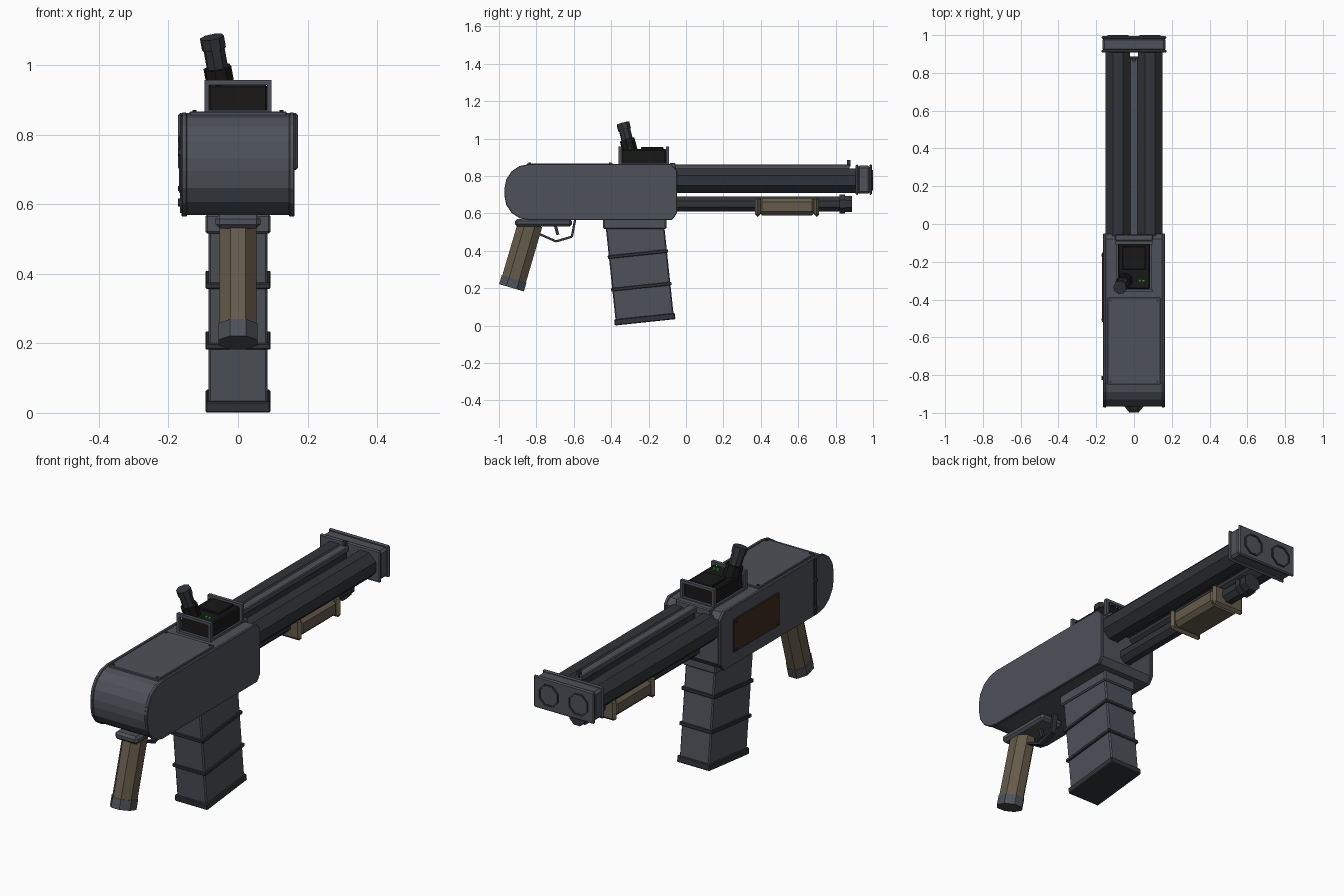
import bpy, bmesh, math
from mathutils import Vector, Matrix

if "Cube" in bpy.data.objects:
    bpy.data.objects.remove(bpy.data.objects["Cube"])


def mat(name, r, g, b):
    m = bpy.data.materials.new(name)
    m.diffuse_color = (r, g, b, 1)
    m.use_nodes = True
    m.node_tree.nodes["Principled BSDF"].inputs["Base Color"].default_value = m.diffuse_color
    return m


STEEL = mat("steel", .075, .085, .10)
DARK = mat("dark_steel", .03, .034, .04)
BLACK = mat("black", .009, .009, .009)
TAN = mat("tan_grip", .13, .105, .07)
RUST = mat("rust", .05, .024, .014)
GREEN = mat("green", .02, .4, .02)


def finish(name, bm, m, bevel=0):
    bmesh.ops.recalc_face_normals(bm, faces=bm.faces)
    me = bpy.data.meshes.new(name)
    bm.to_mesh(me)
    bm.free()
    me.materials.append(m)
    ob = bpy.data.objects.new(name, me)
    bpy.context.collection.objects.link(ob)
    if bevel:
        mod = ob.modifiers.new("bevel", "BEVEL")
        mod.width, mod.segments, mod.limit_method = bevel, 1, 'ANGLE'
    return ob


def box(name, x, y, z, m, bevel=0):
    """Box from (min, max) ranges."""
    bm = bmesh.new()
    c = [(a + b) / 2 for a, b in (x, y, z)]
    s = [b - a for a, b in (x, y, z)]
    bmesh.ops.create_cube(bm, size=1, matrix=Matrix.Translation(c) @ Matrix.Diagonal((*s, 1)))
    return finish(name, bm, m, bevel)


def prism(name, pts, x0, x1, m, bevel=0):
    """Extrude a (y, z) profile along x."""
    bm = bmesh.new()
    f = bm.faces.new([bm.verts.new((x0, y, z)) for y, z in pts])
    ext = bmesh.ops.extrude_face_region(bm, geom=[f])["geom"]
    bmesh.ops.translate(bm, vec=(x1 - x0, 0, 0),
                        verts=[v for v in ext if isinstance(v, bmesh.types.BMVert)])
    return finish(name, bm, m, bevel)


def tube(name, p0, p1, a, m, b=None, n=8, bevel=0, inner=0):
    """Faceted bar between two points; a, b are half widths, inner makes it a ring."""
    b = b or a
    p0, p1 = Vector(p0), Vector(p1)
    d = p1 - p0
    M = Matrix.Translation(p0) @ d.to_track_quat('Z', 'Y').to_matrix().to_4x4()
    k = 1 / math.cos(math.pi / n)
    bm = bmesh.new()

    def ring(s, h):
        return [bm.verts.new(M @ Vector((a * s * k * math.cos((i + .5) * math.tau / n),
                                         b * s * k * math.sin((i + .5) * math.tau / n), h)))
                for i in range(n)]
    loops = [ring(1, 0), ring(1, d.length)]
    if inner:
        loops += [ring(inner, d.length), ring(inner, 0)]
        loops.append(loops[0])
    else:
        bm.faces.new(loops[0])
        bm.faces.new(loops[1])
    for u, v in zip(loops, loops[1:]):
        for i in range(n):
            bm.faces.new((u[i], u[(i + 1) % n], v[(i + 1) % n], v[i]))
    return finish(name, bm, m, bevel)


# Receiver: rounded rear, clipped front corners
def receiver_profile(e):
    pts = [(-.075 + e, .565 - e), (-.05 + e, .60), (-.05 + e, .83), (-.08, .862 + e)]
    r = .13 + e
    for cz, a0 in ((.732, 90), (.695, 180)):
        pts += [(-.84 + r * math.cos(math.radians(a0 + t)), cz + r * math.sin(math.radians(a0 + t)))
                for t in (0, 22.5, 45, 67.5, 90)]
    return pts


prism("receiver_body", receiver_profile(-.004), -.15, .15, STEEL)
for s, n in ((1, "right"), (-1, "left")):
    prism("receiver_side_" + n, receiver_profile(.001), s * .147, s * .163, STEEL, .003)
box("receiver_top_plate", (-.14, .14), (-.85, -.39), (.85, .867), STEEL, .003)
for x in (-.125, .125):
    for y in (-.835, -.405):
        tube("top_plate_bolt", (x, y, .86), (x, y, .871), .006, DARK, n=6)

# Left side details: rusty panel, bolts and rear strip
box("side_panel", (-.169, -.16), (-.52, -.15), (.63, .80), RUST, .003)
for y in (-.505, -.165):
    for z in (.645, .785):
        tube("panel_bolt", (-.16, y, z), (-.173, y, z), .006, DARK, n=6)
box("side_strip", (-.167, -.16), (-.825, -.805), (.575, .855), DARK)
for z in (.605, .75):
    tube("strip_bolt", (-.16, -.815, z), (-.173, -.815, z), .01, DARK, n=6)

# Twin barrels, muzzle block and bore rings
box("muzzle_block", (-.168, .168), (.915, .985), (.705, .855), STEEL, .012)
for y in (.907, .98):
    box("muzzle_rim", (-.172, .172), (y, y + .015), (.698, .862), STEEL, .006)
for x in (-.085, .085):
    tube("barrel", (x, -.07, .775), (x, .93, .775), .065, DARK)
    tube("bore_ring", (x, .98, .778), (x, 1.0, .778), .055, DARK, inner=.86)

# Rib and front sight
box("top_rib", (-.022, .022), (-.06, .875), (.835, .862), STEEL, .004)
box("rib_web", (-.012, .012), (-.06, .87), (.76, .84), DARK)
box("front_sight", (-.008, .008), (.86, .88), (.85, .885), DARK)
box("rear_rib_block", (-.10, .10), (-.09, -.055), (.83, .868), STEEL, .005)

# Lower tube with pump grip
tube("lower_tube", (0, -.07, .65), (0, .885, .65), .04, DARK)
tube("tube_collar", (0, .82, .65), (0, .85, .65), .05, DARK)
tube("tube_cap", (0, .85, .65), (0, .887, .65), .043, DARK)
box("pump_grip", (-.085, .085), (.385, .695), (.588, .682), TAN, .022)
for y in (.37, .685):
    box("pump_flange", (-.093, .093), (y, y + .027), (.58, .69), TAN, .02)


# Tilted magazine, built along its own axis
def mag_box(name, hx, hy, t0, t1, m, bevel):
    ob = box(name, (-hx, hx), (-hy, hy), (-t1, -t0), m, bevel)
    ob.location = (0, -.28, .6)
    ob.rotation_euler.x = math.radians(6)


mag_box("magazine_body", .085, .156, 0, .57, STEEL, .006)
for t in (.21, .385):
    mag_box("magazine_band", .094, .162, t, t + .018, DARK, .003)
mag_box("magazine_base", .093, .163, .553, .586, DARK, .004)
box("magazine_collar", (-.094, .094), (-.443, -.105), (.515, .57), STEEL, .006)

# Pistol grip with mounting plate and end cap
box("grip_mount", (-.065, .065), (-.915, -.61), (.53, .57), STEEL, .012)
top, end = Vector((0, -.832, .545)), Vector((0, -.933, .202))
split = top.lerp(end, .86)
tube("grip", top, split, .053, TAN, .066)
tube("grip_cap", split, end, .056, STEEL, .069)

# Trigger guard and trigger
guard = [(-.785, .49), (-.695, .45), (-.61, .475), (-.592, .57)]
for p, q in zip(guard, guard[1:]):
    tube("trigger_guard", (0, *p), (0, *q), .014, DARK, .006, n=4)
tube("trigger", (0, -.70, .54), (0, -.685, .485), .008, DARK, .008, n=4)

# Top device: black box between two brackets
box("device_box", (-.085, .085), (-.345, -.105), (.85, .943), BLACK, .006)
box("device_lid", (-.06, .06), (-.24, -.12), (.94, .954), BLACK, .003)
box("device_floor", (-.095, .095), (-.36, -.09), (.858, .87), STEEL)
for y in (-.361, -.108):
    for s in (-1, 1):
        box("bracket_post", tuple(sorted((s * .083, s * .097))), (y, y + .018), (.86, .957), STEEL)
    box("bracket_top", (-.097, .097), (y, y + .018), (.943, .957), STEEL)

# Angled eyepiece and indicator lights
base, tip = Vector((-.048, -.298, .93)), Vector((-.075, -.337, 1.08))
tube("eyepiece_base", base, base.lerp(tip, .42), .038, BLACK)
tube("eyepiece", base, tip, .029, DARK)
tube("eyepiece_rim", base.lerp(tip, .78), tip, .033, DARK)
for x in (.03, .05):
    tube("indicator_light", (x, -.3, .94), (x, -.3, .952), .007, GREEN, n=6)
